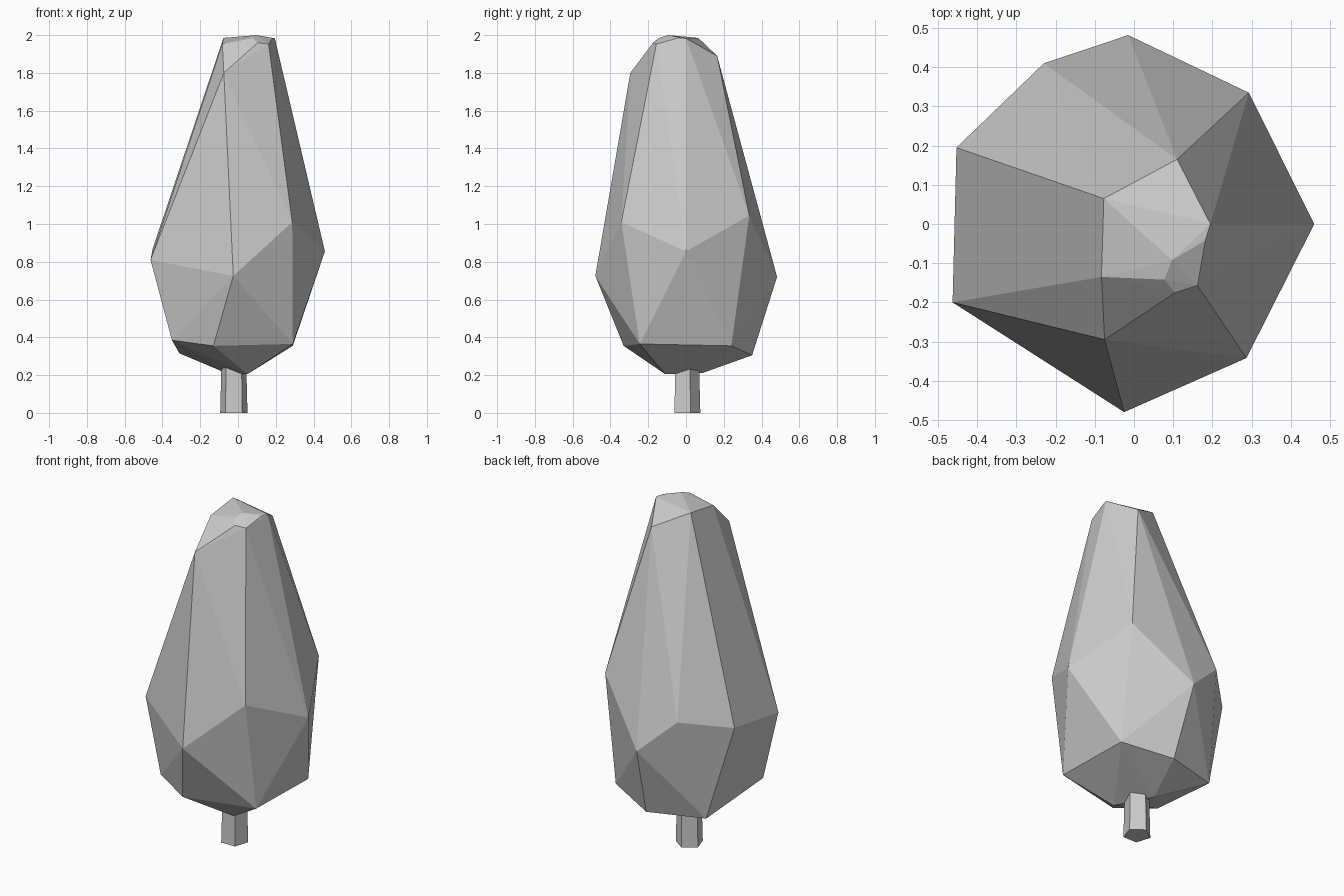
import bpy
import bmesh
from mathutils import Matrix, Vector

# Remove the default object
default_cube = bpy.data.objects.get("Cube")
if default_cube:
    bpy.data.objects.remove(default_cube, do_unlink=True)


def make_material(name, colour):
    material = bpy.data.materials.new(name)
    material.use_nodes = True
    material.diffuse_color = colour
    material.node_tree.nodes["Principled BSDF"].inputs["Base Color"].default_value = colour
    return material


def add_object(name, bm, material):
    bmesh.ops.recalc_face_normals(bm, faces=bm.faces)
    mesh = bpy.data.meshes.new(name)
    bm.to_mesh(mesh)
    bm.free()
    mesh.materials.append(material)
    obj = bpy.data.objects.new(name, mesh)
    bpy.context.collection.objects.link(obj)
    return obj


def convex_solid(rings):
    """Faceted solid wrapped around rings of corner points."""
    bm = bmesh.new()
    for ring in rings:
        for corner in ring:
            bm.verts.new(corner)
    hull = bmesh.ops.convex_hull(bm, input=bm.verts)
    spare = [v for v in hull["geom_interior"] if isinstance(v, bmesh.types.BMVert)]
    bmesh.ops.delete(bm, geom=spare, context="VERTS")
    return bm


grey = make_material("light grey", (0.6, 0.6, 0.6, 1.0))

# Canopy corners, from the underside up to the blunt crown
underside = [(.05, -.11, .205), (-.065, .09, .212)]
lower_ring = [
    (-.13, -.33, .355), (.29, -.245, .365), (.29, .24, .355),
    (.015, .35, .305), (-.31, .255, .315), (-.35, -.22, .385),
]
waist = [
    (-.463, -.2, .81), (-.025, -.48, .725), (.287, -.342, 1.01), (.46, 0, .855),
    (.293, .335, 1.045), (-.015, .482, .72), (-.23, .41, .92), (-.453, .195, .865),
]
shoulder = [(-.075, -.295, 1.8), (.11, .165, 1.89)]
crown = [
    (-.077, .065, 1.985), (-.083, -.135, 1.955), (.077, -.142, 1.985),
    (.105, -.175, 1.96), (.162, -.157, 1.952), (.182, -.042, 1.985),
    (.195, 0, 1.983), (.097, -.092, 2),
]
add_object("canopy", convex_solid([underside, lower_ring, waist, shoulder, crown]), grey)

# Five-sided trunk, slightly tapered, sunk into the canopy
trunk_height = 0.3
bm = bmesh.new()
bmesh.ops.create_cone(
    bm, cap_ends=True, segments=5, radius1=0.076, radius2=0.068, depth=trunk_height,
)
# Turn one corner towards the back
corner = max((v.co for v in bm.verts), key=lambda co: co.y)
turn = Vector((corner.x, corner.y)).angle_signed(Vector((0, 1)))
bmesh.ops.rotate(bm, verts=bm.verts, matrix=Matrix.Rotation(-turn, 3, "Z"))
bmesh.ops.translate(bm, verts=bm.verts, vec=(-0.022, 0, trunk_height / 2))
add_object("trunk", bm, grey)
